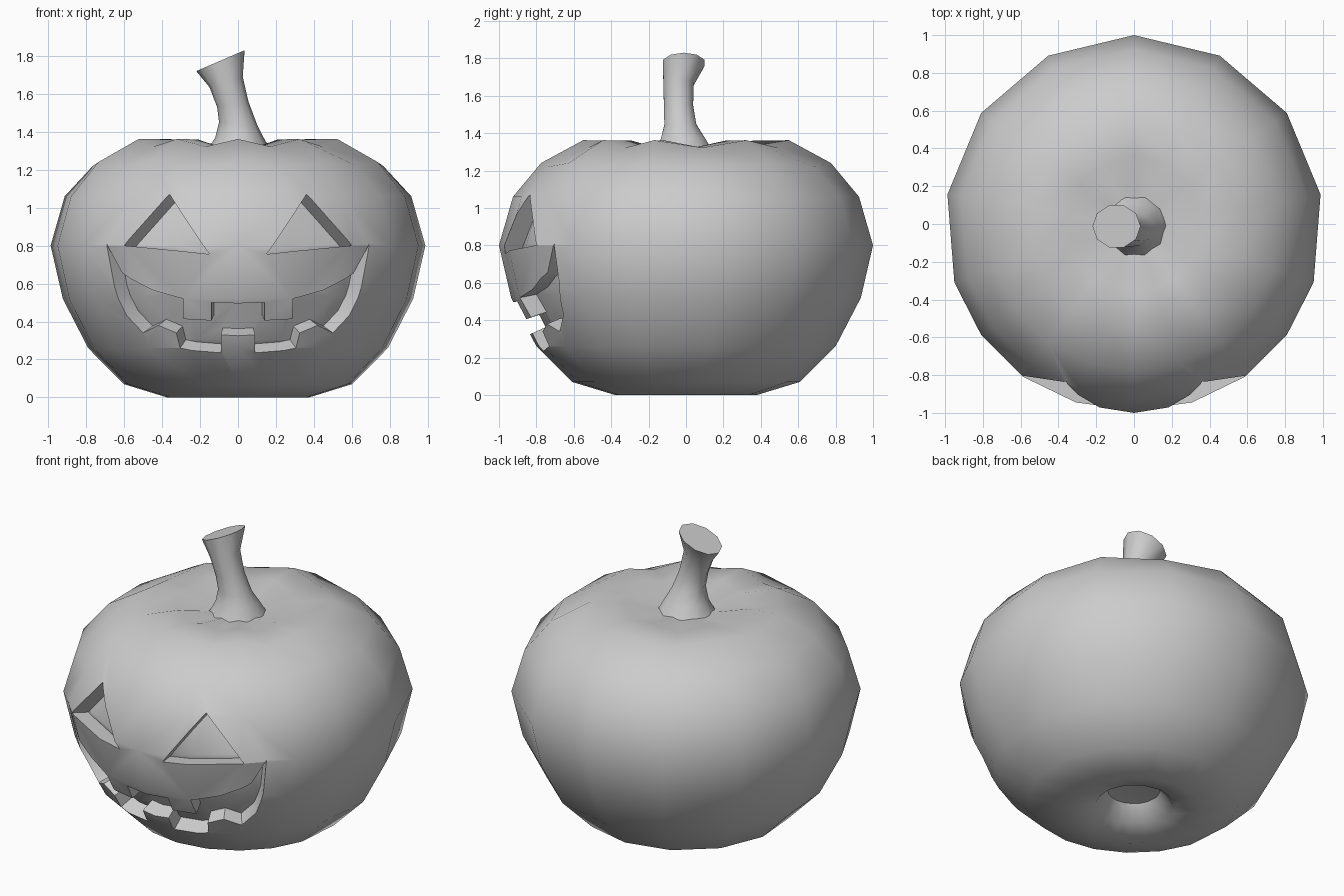
import bpy, bmesh
from math import sin, cos, pi, radians
from mathutils import Vector
from mathutils.bvhtree import BVHTree

if "Cube" in bpy.data.objects:
    bpy.data.objects.remove(bpy.data.objects["Cube"])

CENTRE = Vector((0, 0, 0.7))


def make_object(name, bm):
    bmesh.ops.recalc_face_normals(bm, faces=bm.faces)
    mesh = bpy.data.meshes.new(name)
    bm.to_mesh(mesh)
    bm.free()
    ob = bpy.data.objects.new(name, mesh)
    bpy.context.collection.objects.link(ob)
    return ob


def loft(bm, rings):
    """Bridge closed rings of equal point count and return their vertices."""
    loops = [[bm.verts.new(p) for p in ring] for ring in rings]
    n = len(loops[0])
    for a, b in zip(loops, loops[1:]):
        for i in range(n):
            j = (i + 1) % n
            bm.faces.new((a[i], a[j], b[j], b[i]))
    return loops


def fan(bm, loop, point):
    tip = bm.verts.new(point)
    for i in range(len(loop)):
        bm.faces.new((loop[i], loop[(i + 1) % len(loop)], tip))


def cut(target, cutter):
    mod = target.modifiers.new("cut", 'BOOLEAN')
    mod.operation = 'DIFFERENCE'
    mod.solver = 'EXACT'
    mod.object = cutter
    activate(target)
    bpy.ops.object.modifier_apply(modifier=mod.name)


def activate(ob):
    bpy.ops.object.select_all(action='DESELECT')
    ob.select_set(True)
    bpy.context.view_layer.objects.active = ob


# Body profile: radius, height, valley drop on every other column
PROFILE = [(0.15, 0.13, 0), (0.22, 0.04, 0), (0.38, 0, 0), (0.61, 0.07, 0),
           (0.80, 0.26, 0), (0.935, 0.52, 0), (1.0, 0.80, 0), (0.925, 1.06, 0),
           (0.775, 1.24, 0.02), (0.55, 1.362, 0.04), (0.36, 1.36, 0.035),
           (0.17, 1.315, 0.01)]
half = [90, 63, 36, 9, -18, -36, -54, -72, -90]
ANGLES = half + [180 - a for a in half[-2:0:-1]]


def body_mesh(scale=1.0):
    bm = bmesh.new()
    rings = [[CENTRE + scale * (Vector((r * cos(radians(a)), r * sin(radians(a)),
                                        z - drop * (i % 2))) - CENTRE)
              for i, a in enumerate(ANGLES)] for r, z, drop in PROFILE]
    loops = loft(bm, rings)
    fan(bm, loops[0], CENTRE + scale * (Vector((0, 0, 0.15)) - CENTRE))
    fan(bm, loops[-1], CENTRE + scale * (Vector((0, 0, 1.31)) - CENTRE))
    return bm


body = make_object("pumpkin_body", body_mesh())
core = make_object("recess_floor_cutter", body_mesh(0.9))
bm = bmesh.new()
bm.from_mesh(body.data)
surface = BVHTree.FromBMesh(bm)
bm.free()

# Carved face outlines in front view
eye = [(0.36, 1.07), (0.60, 0.80), (0.15, 0.755)]
mouth = [(0.14, 0.50), (0.14, 0.405), (0.29, 0.415), (0.29, 0.52), (0.45, 0.565),
         (0.61, 0.655), (0.69, 0.81), (0.65, 0.58), (0.585, 0.43), (0.50, 0.34),
         (0.42, 0.38), (0.325, 0.34), (0.305, 0.26), (0.09, 0.235), (0.09, 0.33)]


def mirrored(points):
    return [(-x, z) for x, z in reversed(points)]


def face_cutter(name, outline):
    """Wedge from the body centre through the outline, minus the inner core."""
    rings = []
    for y in (-0.35, -1.3):
        ring = []
        for x, z in outline:
            hit = surface.ray_cast(Vector((x, -2, z)), Vector((0, 1, 0)))[0]
            d = hit - CENTRE
            ring.append(CENTRE + d * (y / d.y))
        rings.append(ring)
    bm = bmesh.new()
    loops = loft(bm, rings)
    bm.faces.new(loops[0])
    bm.faces.new(loops[1])
    ob = make_object(name, bm)
    cut(ob, core)
    return ob


# Eye and mouth recesses
cutters = [core]
for name, outline in (("right_eye", eye), ("left_eye", mirrored(eye)),
                      ("mouth", mouth + mirrored(mouth))):
    cutter = face_cutter(name + "_cutter", outline)
    cut(body, cutter)
    cutters.append(cutter)
for ob in cutters:
    bpy.data.objects.remove(ob)

# Bent stem: left (x, z), right (x, z), centre y, radius y
STEM = [((-0.17, 1.29), (0.18, 1.29), -0.01, 0.17),
        ((-0.12, 1.37), (0.135, 1.37), -0.015, 0.125),
        ((-0.10, 1.45), (0.10, 1.44), -0.03, 0.09),
        ((-0.11, 1.53), (0.055, 1.56), -0.04, 0.082),
        ((-0.15, 1.635), (0.025, 1.69), -0.04, 0.085),
        ((-0.22, 1.72), (0.035, 1.83), -0.012, 0.117)]
bm = bmesh.new()
rings = []
for (lx, lz), (rx, rz), cy, ry in STEM:
    ring = []
    for i in range(10):
        a = 2 * pi * i / 10
        t = (1 + cos(a)) / 2
        ring.append((lx + (rx - lx) * t, cy + ry * sin(a), lz + (rz - lz) * t))
    rings.append(ring)
loops = loft(bm, rings)
bm.faces.new(loops[0])
bm.faces.new(loops[-1])
stem = make_object("stem", bm)

# Smooth skin with crisp carved edges
for ob in (body, stem):
    activate(ob)
    bpy.ops.object.shade_smooth_by_angle(angle=radians(42))
